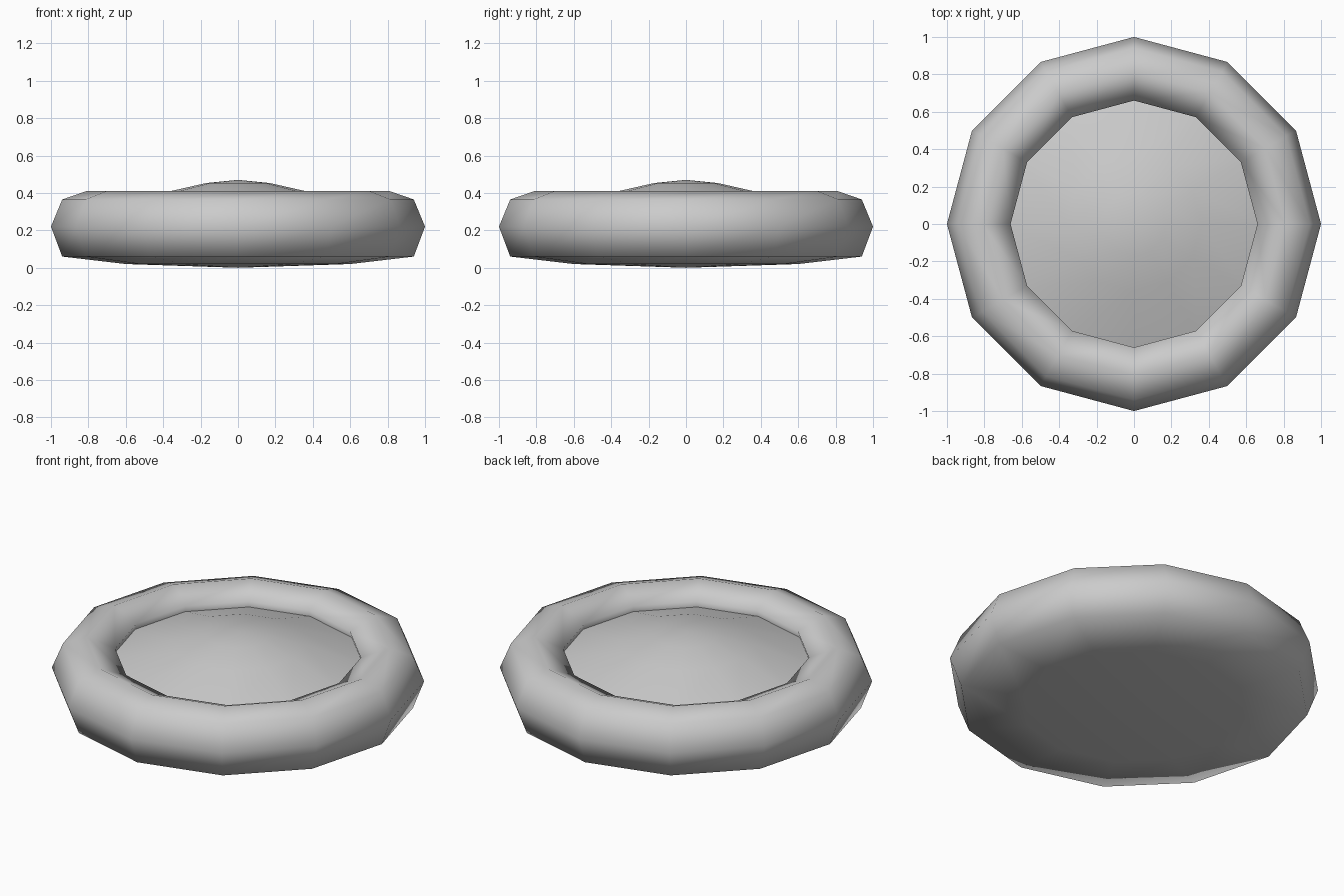
import bpy
import bmesh
from math import cos, sin, tau

SIDES = 12

cube = bpy.data.objects.get("Cube")
if cube:
    bpy.data.objects.remove(cube, do_unlink=True)

grey = bpy.data.materials.new("plain_grey")
grey.use_nodes = True
grey.diffuse_color = (0.6, 0.6, 0.6, 1)
bsdf = next(n for n in grey.node_tree.nodes if n.type == "BSDF_PRINCIPLED")
bsdf.inputs["Base Color"].default_value = grey.diffuse_color
bsdf.inputs["Roughness"].default_value = 0.7


def revolve(name, profile):
    """Turn a (radius, height) profile around z; radius 0 makes a pole."""
    bm = bmesh.new()
    rings = []
    for r, z in profile:
        if r == 0:
            rings.append([bm.verts.new((0, 0, z))] * SIDES)
        else:
            rings.append([bm.verts.new((r * cos(tau * i / SIDES), r * sin(tau * i / SIDES), z))
                          for i in range(SIDES)])
    for low, high in zip(rings, rings[1:]):
        for i in range(SIDES):
            j = (i + 1) % SIDES
            corners = dict.fromkeys((low[i], low[j], high[j], high[i]))
            bm.faces.new(list(corners)).smooth = True
    mesh = bpy.data.meshes.new(name)
    bm.to_mesh(mesh)
    bm.free()
    mesh.materials.append(grey)
    obj = bpy.data.objects.new(name, mesh)
    bpy.context.collection.objects.link(obj)
    return obj


# Rounded outer ring with a shallow closed underside and an undercut inner lip
revolve("outer_ring", [(0, 0), (0.6, 0.02), (0.94, 0.06), (1, 0.22), (0.94, 0.365),
                       (0.81, 0.41), (0.66, 0.345), (0.68, 0.28)])

# Low dome filling the middle, tucked under the lip
revolve("centre_dome", [(0.69, 0.3), (0.36, 0.41), (0.17, 0.453), (0, 0.47)])
